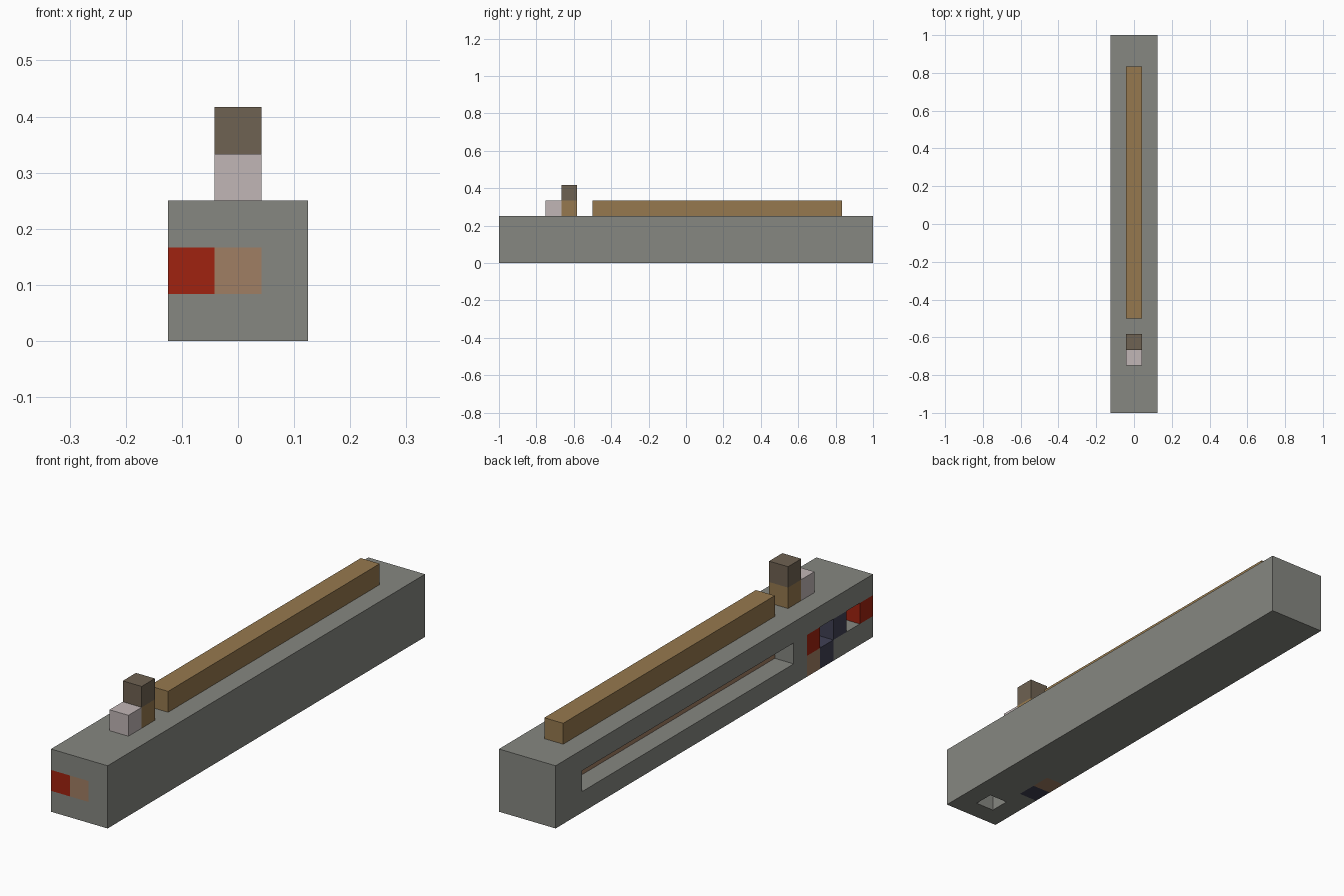
import bpy, bmesh
from itertools import product
from mathutils import Vector

if "Cube" in bpy.data.objects:
    bpy.data.objects.remove(bpy.data.objects["Cube"], do_unlink=True)

UNIT = 1 / 12                      # edge of one block
ORIGIN = Vector((-0.125, -1, 0))   # front right bottom corner


def material(name, rgb):
    """Flat material from an 8-bit display colour."""
    def linear(c):
        c /= 255
        return c / 12.92 if c <= 0.04045 else ((c + 0.055) / 1.055) ** 2.4
    colour = [linear(c) for c in rgb] + [1]
    mat = bpy.data.materials.new(name)
    mat.use_nodes = True
    mat.diffuse_color = colour
    bsdf = mat.node_tree.nodes["Principled BSDF"]
    bsdf.inputs["Base Color"].default_value = colour
    bsdf.inputs["Roughness"].default_value = 0.9
    return mat


grey = material("stone grey", (134, 135, 129))
brown = material("wood brown", (150, 121, 78))
umber = material("dark umber", (111, 98, 82))
pale = material("pale pinkish grey", (193, 182, 182))
red = material("red", (160, 34, 16))
tan = material("tan", (160, 126, 99))
navy = material("dark navy", (64, 64, 84))

# Parts as block ranges: name, colour, first block, size; later parts replace earlier ones
PARTS = [
    ("body", grey, (0, 0, 0), (3, 24, 3)),
    ("inner_core", tan, (1, 0, 1), (1, 22, 1)),
    ("side_slot", None, (0, 6, 1), (1, 16, 1)),
    ("side_port", None, (0, 1, 1), (1, 1, 1)),
    ("bottom_hole", None, (1, 1, 0), (1, 1, 1)),
    ("lever_gap", None, (0, 3, 1), (1, 1, 1)),
    ("front_red_block", red, (0, 0, 1), (1, 1, 1)),
    ("rear_red_block", red, (0, 4, 1), (1, 1, 1)),
    ("lower_tan_block", tan, (0, 4, 0), (1, 1, 1)),
    ("upper_lever", navy, (0, 2, 1), (1, 1, 1)),
    ("lower_lever", navy, (0, 3, 0), (1, 1, 1)),
    ("top_rail", brown, (1, 6, 3), (1, 16, 1)),
    ("post_base", brown, (1, 4, 3), (1, 1, 1)),
    ("post_cap", umber, (1, 4, 4), (1, 1, 1)),
    ("post_step", pale, (1, 3, 3), (1, 1, 1)),
]

# Work out which part fills each block
filled = {}
for name, mat, start, size in PARTS:
    for cell in product(*(range(s, s + n) for s, n in zip(start, size))):
        if mat:
            filled[cell] = name
        else:
            filled.pop(cell, None)


def build_part(name, mat):
    """Skin the exposed sides of a part and merge them into large flat faces."""
    bm = bmesh.new()
    for cell in (c for c, owner in filled.items() if owner == name):
        for axis, side in product(range(3), (0, 1)):
            neighbour = list(cell)
            neighbour[axis] += 2 * side - 1
            if tuple(neighbour) in filled:
                continue
            u, v = (axis + 1) % 3, (axis + 2) % 3
            corners = []
            for du, dv in ((0, 0), (1, 0), (1, 1), (0, 1)):
                p = Vector(cell)
                p[axis] += side
                p[u] += du
                p[v] += dv
                corners.append(bm.verts.new(ORIGIN + p * UNIT))
            bm.faces.new(corners if side else corners[::-1])
    bmesh.ops.remove_doubles(bm, verts=bm.verts, dist=0.001)
    bmesh.ops.dissolve_limit(bm, angle_limit=0.01, verts=bm.verts, edges=bm.edges)
    mesh = bpy.data.meshes.new(name)
    bm.to_mesh(mesh)
    bm.free()
    mesh.materials.append(mat)
    bpy.context.collection.objects.link(bpy.data.objects.new(name, mesh))


for name, mat, start, size in PARTS:
    if mat:
        build_part(name, mat)
